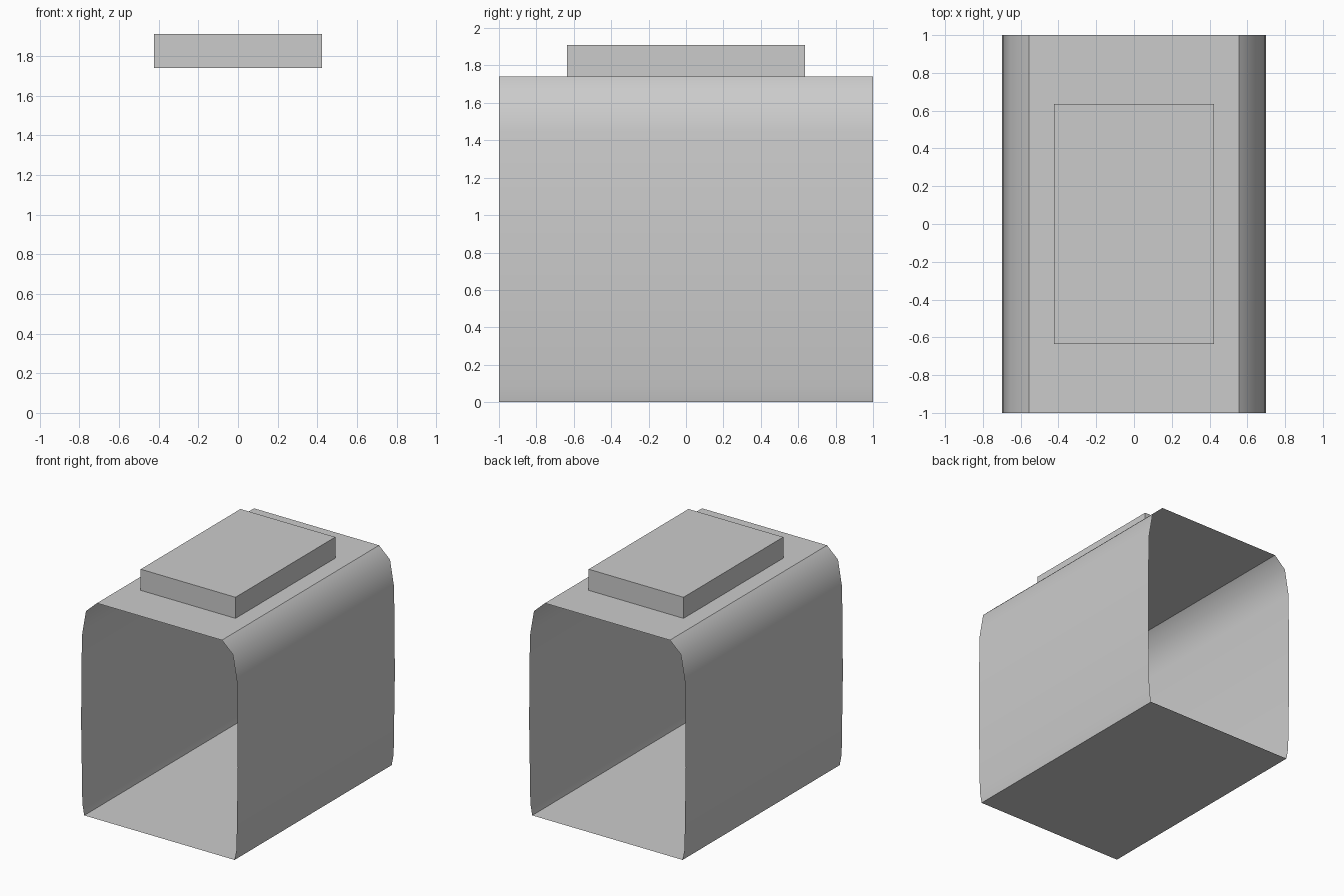
import bpy, bmesh, math

cube = bpy.data.objects.get("Cube")
if cube:
    bpy.data.objects.remove(cube, do_unlink=True)

grey = bpy.data.materials.new("light_grey")
grey.use_nodes = True
colour = (0.6, 0.6, 0.6, 1)
grey.diffuse_color = colour
grey.node_tree.nodes["Principled BSDF"].inputs["Base Color"].default_value = colour


def add_object(name, bm):
    mesh = bpy.data.meshes.new(name)
    bm.to_mesh(mesh)
    bm.free()
    mesh.materials.append(grey)
    obj = bpy.data.objects.new(name, mesh)
    bpy.context.collection.objects.link(obj)
    return obj


# Open-ended sleeve: half profile mirrored, then swept from front to back
half = [(0.67, 0), (0.687, 0.09), (0.698, 0.75), (0.691, 1.44), (0.655, 1.65), (0.557, 1.74)]
profile = half + [(-x, z) for x, z in reversed(half)]
bm = bmesh.new()
front = [bm.verts.new((x, -1, z)) for x, z in profile]
back = [bm.verts.new((x, 1, z)) for x, z in profile]
for i in range(len(profile)):
    j = (i + 1) % len(profile)
    bm.faces.new((front[i], back[i], back[j], front[j]))
bm.normal_update()
# Normals point outward, away from the axis of the sleeve
for face in list(bm.faces):
    centre = face.calc_center_median()
    if face.normal.x * centre.x + face.normal.z * (centre.z - 0.87) < 0:
        face.normal_flip()
sleeve = add_object("sleeve", bm)

# Raised rectangular block on the roof
bm = bmesh.new()
bmesh.ops.create_cube(bm, size=1)
bmesh.ops.scale(bm, vec=(0.845, 1.27, 0.17), verts=bm.verts)
bmesh.ops.translate(bm, vec=(0, 0, 1.825), verts=bm.verts)
add_object("top_block", bm)

# Rounded sides are smooth, the roof and floor edges stay sharp
bpy.ops.object.select_all(action="DESELECT")
sleeve.select_set(True)
bpy.context.view_layer.objects.active = sleeve
bpy.ops.object.shade_smooth_by_angle(angle=math.radians(40))
